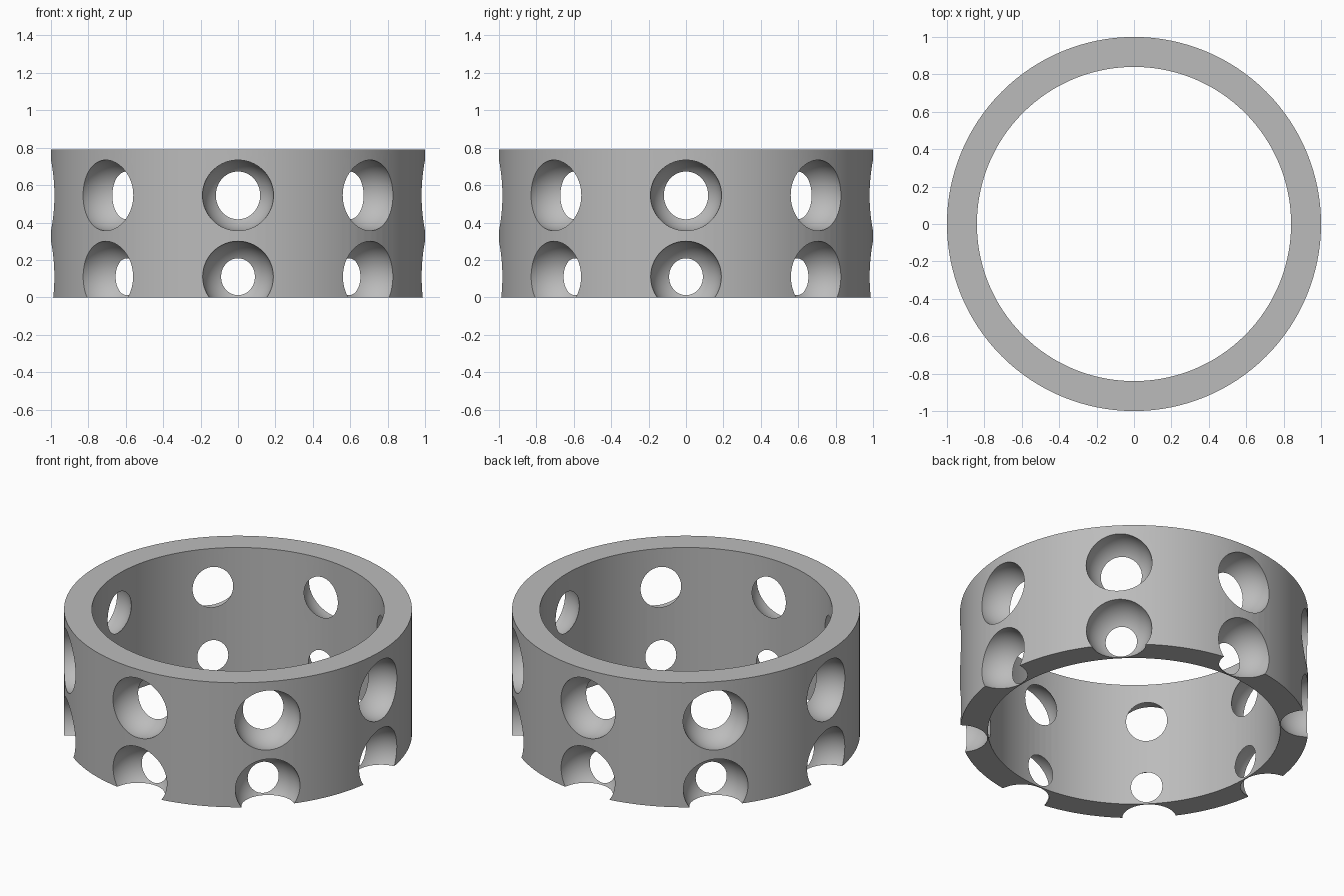
import bpy
import bmesh
from math import radians
from mathutils import Matrix

OUTER, INNER, HEIGHT = 1.0, 0.84, 0.79
SEGMENTS, POCKETS, POCKET_RADIUS = 128, 8, 0.19
# Each row of ball pockets: height and distance of the ball centres from the axis
ROWS = [(0.11, 1.002), (0.545, 0.98)]

cube = bpy.data.objects.get("Cube")
if cube:
    bpy.data.objects.remove(cube, do_unlink=True)


def add_object(name, bm):
    mesh = bpy.data.meshes.new(name)
    bmesh.ops.recalc_face_normals(bm, faces=bm.faces)
    bm.to_mesh(mesh)
    bm.free()
    obj = bpy.data.objects.new(name, mesh)
    bpy.context.collection.objects.link(obj)
    return obj


# Ring: a rectangular section spun about the vertical axis
bm = bmesh.new()
section = [bm.verts.new(p) for p in
           [(INNER, 0, 0), (OUTER, 0, 0), (OUTER, 0, HEIGHT), (INNER, 0, HEIGHT)]]
edges = [bm.edges.new((section[i], section[(i + 1) % 4])) for i in range(4)]
bmesh.ops.spin(bm, geom=section + edges, cent=(0, 0, 0), axis=(0, 0, 1),
               angle=radians(360), steps=SEGMENTS, use_merge=True)
bmesh.ops.remove_doubles(bm, verts=bm.verts, dist=0.0001)
ring = add_object("ball_cage_ring", bm)

grey = bpy.data.materials.new("steel grey")
grey.use_nodes = True
colour = (0.50, 0.50, 0.50, 1)
grey.diffuse_color = colour
grey.node_tree.nodes["Principled BSDF"].inputs["Base Color"].default_value = colour
ring.data.materials.append(grey)

# Ball pockets: spheres with their poles pointing outwards
bm = bmesh.new()
for z, distance in ROWS:
    for i in range(POCKETS):
        place = (Matrix.Rotation(radians(360 * i / POCKETS), 4, "Z")
                 @ Matrix.Translation((distance, 0, z))
                 @ Matrix.Rotation(radians(90), 4, "Y"))
        bmesh.ops.create_uvsphere(bm, u_segments=64, v_segments=32,
                                  radius=POCKET_RADIUS, matrix=place)
pockets = add_object("pocket_cutter", bm)
pockets.data.materials.append(grey)
pockets.hide_render = True

# Cut the pockets, then discard the cutter
bpy.ops.object.select_all(action="DESELECT")
bpy.context.view_layer.objects.active = ring
ring.select_set(True)
cut = ring.modifiers.new("pockets", "BOOLEAN")
cut.operation = "DIFFERENCE"
cut.solver = "EXACT"
cut.object = pockets
bpy.ops.object.modifier_apply(modifier=cut.name)
bpy.data.objects.remove(pockets, do_unlink=True)
bpy.ops.object.shade_smooth_by_angle(angle=radians(25))
